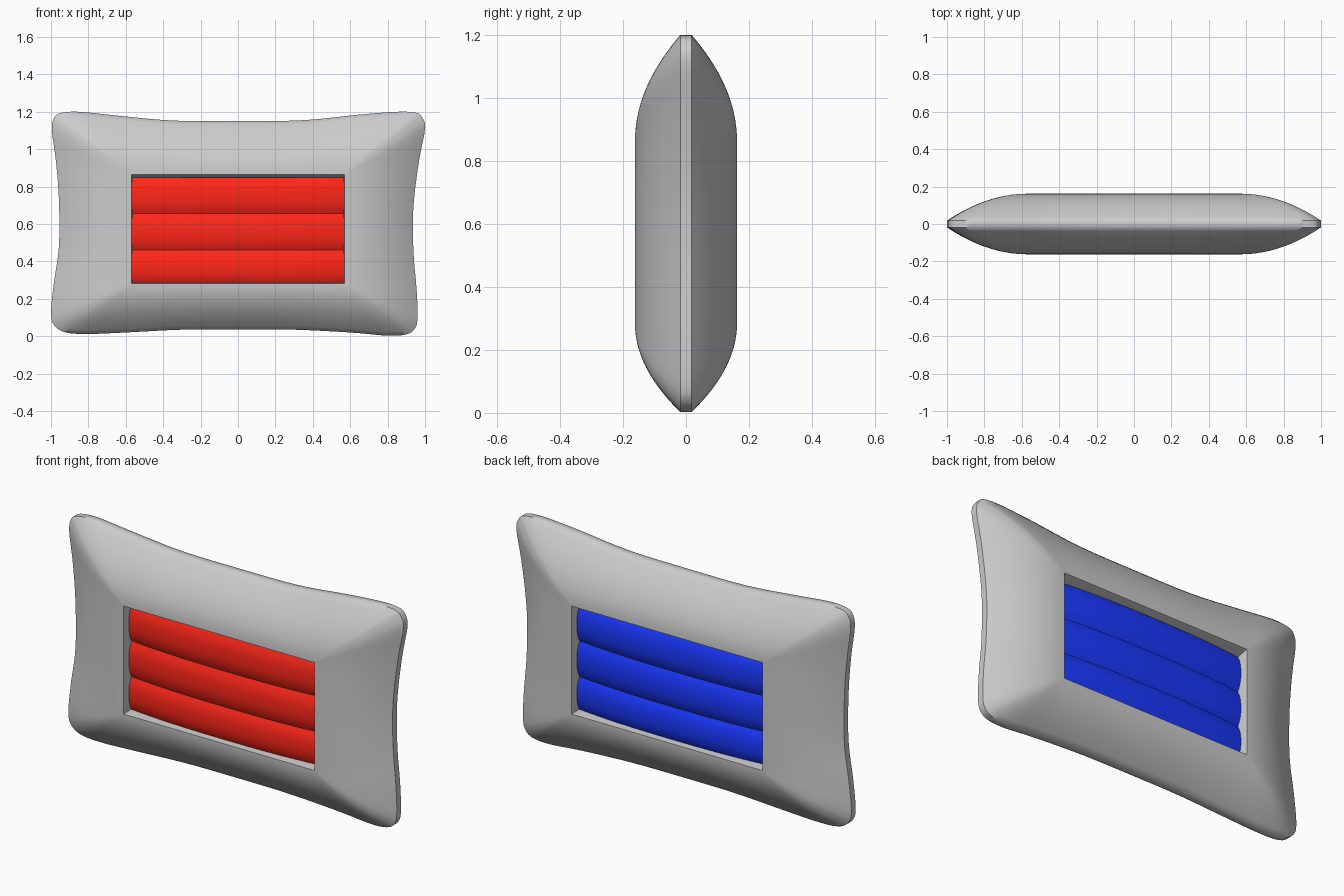
import bpy, bmesh, math
from mathutils import Vector

if "Cube" in bpy.data.objects:
    bpy.data.objects.remove(bpy.data.objects["Cube"])

HX0, HX1, HZ0, HZ1 = -0.57, 0.57, 0.283, 0.865   # window in the cushion

OUTLINE = [(-.985, 1.165), (-.95, 1.193), (-.85, 1.2), (-.65, 1.18), (-.35, 1.153), (0, 1.15),
           (.35, 1.155), (.65, 1.185), (.85, 1.2), (.95, 1.195), (.985, 1.17), (1, 1.11),
           (.97, .95), (.943, .75), (.935, .6), (.94, .42), (.955, .25), (.96, .1), (.945, .04),
           (.9, .01), (.8, .003), (.6, .02), (.3, .035), (0, .037), (-.3, .035), (-.6, .02),
           (-.8, .012), (-.92, .02), (-.98, .055), (-1, .12), (-.985, .28), (-.96, .45),
           (-.955, .6), (-.96, .78), (-.975, .95), (-.995, 1.1)]


def smooth_loop(pts, n):
    """Closed Catmull-Rom curve through the points."""
    p = [Vector(q) for q in pts]
    out = []
    for i in range(len(p)):
        a, b, c, d = (p[(i + k - 1) % len(p)] for k in range(4))
        for j in range(n):
            t = j / n
            out.append(0.5 * (2 * b + (c - a) * t + (2 * a - 5 * b + 4 * c - d) * t * t
                              + (3 * b - a - 3 * c + d) * t ** 3))
    return out


def loft(name, rings, angle, colour=None, caps=False):
    """Skin a list of closed rings into one object."""
    bm = bmesh.new()
    vs = [[bm.verts.new(p) for p in r] for r in rings]
    n = len(rings[0])
    for a, b in zip(vs, vs[1:]):
        for i in range(n):
            bm.faces.new((a[i], a[(i + 1) % n], b[(i + 1) % n], b[i]))
    if caps:
        bm.faces.new(vs[0])
        bm.faces.new(vs[-1])
    bmesh.ops.remove_doubles(bm, verts=bm.verts, dist=0.0002)
    bmesh.ops.recalc_face_normals(bm, faces=bm.faces)
    me = bpy.data.meshes.new(name)
    bm.to_mesh(me)
    bm.free()
    ob = bpy.data.objects.new(name, me)
    bpy.context.collection.objects.link(ob)
    if colour:
        me.materials.append(colour)
    bpy.ops.object.select_all(action='DESELECT')
    ob.select_set(True)
    bpy.context.view_layer.objects.active = ob
    bpy.ops.object.shade_smooth_by_angle(angle=math.radians(angle))
    return ob


# Cushion body: rings run from the outer seam to the window, then down its wall
outer = smooth_loop(OUTLINE, 4)


def clamp_to(p, x0, x1, z0, z1):
    return Vector((min(max(p.x, x0), x1), min(max(p.y, z0), z1)))


hole = [clamp_to(p, HX0, HX1, HZ0, HZ1) for p in outer]
half = []
for k in range(15):
    t = k / 14
    y = 0.018 + 0.144 * (1 - (1 - t) ** 2)
    half.append([(o.lerp(h, t), y) for o, h in zip(outer, hole)])
for dx, top, bot, y in ((.003, .004, .002, .153), (.005, .018, .004, .10)):
    half.append([(clamp_to(p, HX0 + dx, HX1 - dx, HZ0 + bot, HZ1 - top), y) for p in outer])
half.append([(Vector((0, 0.57)), 0.09) for p in outer])

front = [[(p.x, -y, p.y) for p, y in r] for r in reversed(half)]
back = [[(p.x, y, p.y) for p, y in r] for r in half]
loft("cushion_body", front + back, 50)


# Padded panels: three puffed strips in the window on each side
def panel(name, side, z0, z1, mat):
    rings = []
    for i in range(25):
        x = -0.567 + 1.134 * i / 24
        crown = 0.148 - 0.026 * abs(x / 0.567) ** 2.5
        ring = [(x, side * 0.06, z1), (x, side * 0.06, z0)]
        for j in range(13):
            u = 2 * j / 12 - 1
            ring.append((x, side * (crown - 0.022 * abs(u) ** 2.5), z0 + (z1 - z0) * j / 12))
        rings.append(ring)
    loft(name, rings, 40, mat, caps=True)


cuts = [0.283, 0.462, 0.655, 0.848]
for label, side, rgb in (("front", -1, (1, 0.02, 0.01, 1)), ("back", 1, (0.01, 0.04, 1, 1))):
    mat = bpy.data.materials.new(label + "_panel_colour")
    mat.diffuse_color = rgb
    mat.use_nodes = True
    mat.node_tree.nodes["Principled BSDF"].inputs["Base Color"].default_value = mat.diffuse_color
    for i in range(3):
        panel(f"{label}_panel_{i + 1}", side, cuts[i], cuts[i + 1], mat)
